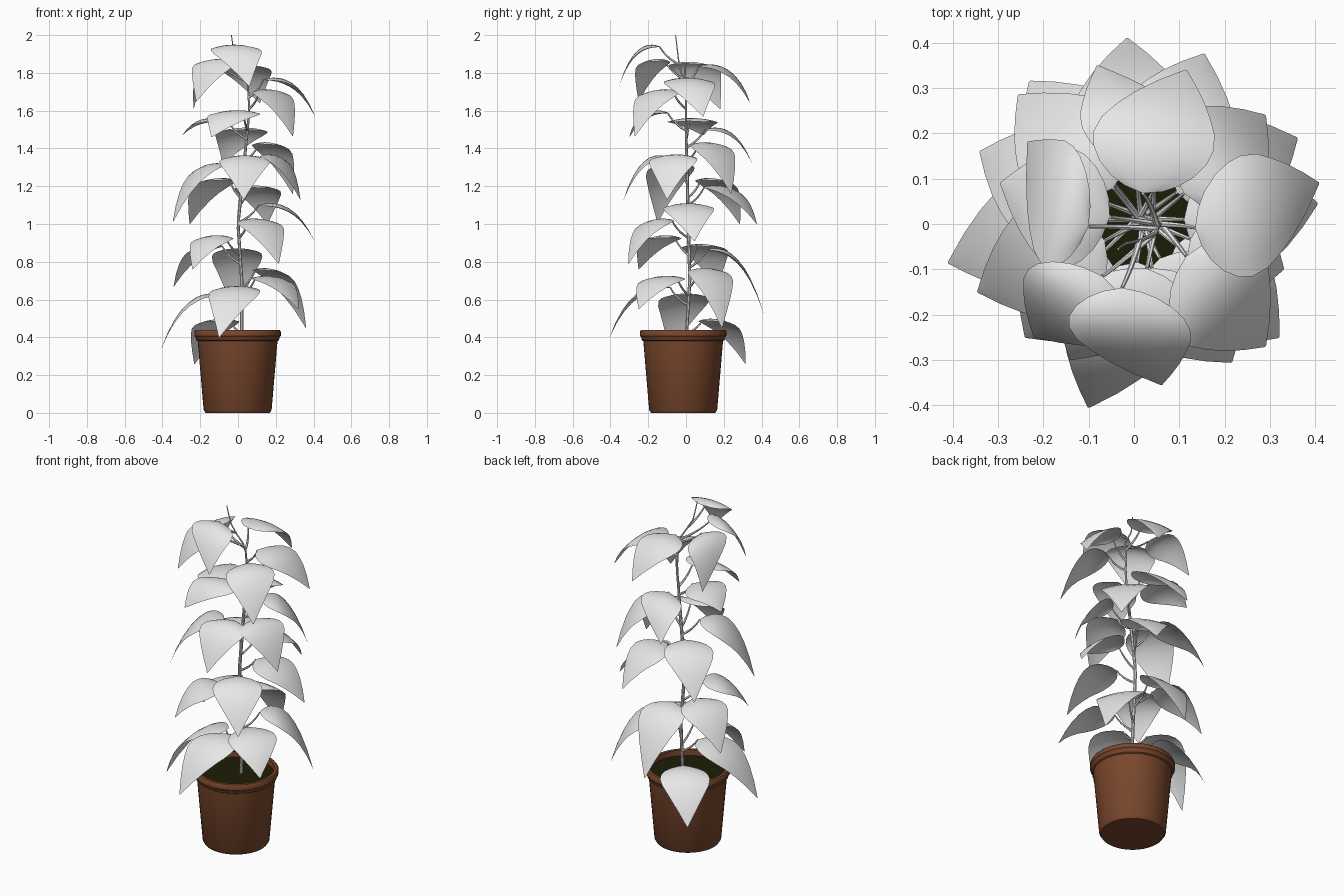
import bpy, bmesh, math
from mathutils import Vector

if "Cube" in bpy.data.objects:
    bpy.data.objects.remove(bpy.data.objects["Cube"])


def material(name, rgb):
    m = bpy.data.materials.new(name)
    m.diffuse_color = (*rgb, 1)
    m.use_nodes = True
    m.node_tree.nodes["Principled BSDF"].inputs["Base Color"].default_value = m.diffuse_color
    return m


LEAF = material("pale grey", (0.8, 0.8, 0.8))
CLAY = material("terracotta", (0.19, 0.062, 0.025))
SOIL = material("dark soil", (0.012, 0.012, 0.002))
POT_C = Vector((-0.002, -0.015, 0))


def add_mesh(name, bm, mat, angle=40):
    bmesh.ops.recalc_face_normals(bm, faces=bm.faces)
    me = bpy.data.meshes.new(name)
    bm.to_mesh(me)
    bm.free()
    ob = bpy.data.objects.new(name, me)
    bpy.context.collection.objects.link(ob)
    me.materials.append(mat)
    bpy.ops.object.select_all(action='DESELECT')
    ob.select_set(True)
    bpy.context.view_layer.objects.active = ob
    bpy.ops.object.shade_smooth_by_angle(angle=math.radians(angle))
    return ob


def lathe(name, profile, mat, n=48):
    bm = bmesh.new()
    vs = [bm.verts.new(POT_C + Vector((r, 0, z))) for r, z in profile]
    es = [bm.edges.new(p) for p in zip(vs, vs[1:])]
    bmesh.ops.spin(bm, geom=vs + es, cent=POT_C, axis=(0, 0, 1),
                   angle=2 * math.pi, steps=n, use_duplicate=False)
    bmesh.ops.remove_doubles(bm, verts=bm.verts, dist=1e-4)
    return add_mesh(name, bm, mat)


def bezier(a, b, c, t):
    return a * (1 - t) ** 2 + b * 2 * t * (1 - t) + c * t * t


def tube(bm, pts, radii, n=8):
    rings = []
    for i, (p, r) in enumerate(zip(pts, radii)):
        d = (pts[min(i + 1, len(pts) - 1)] - pts[max(i - 1, 0)]).normalized()
        u = d.cross(Vector((0.31, 0.95, 0.02))).normalized()
        v = d.cross(u)
        rings.append([bm.verts.new(p + (u * math.cos(k * 2 * math.pi / n)
                      + v * math.sin(k * 2 * math.pi / n)) * r) for k in range(n)])
    for a, b in zip(rings, rings[1:]):
        for k in range(n):
            bm.faces.new((a[k], a[(k + 1) % n], b[(k + 1) % n], b[k]))
    bm.faces.new(rings[0])
    bm.faces.new(rings[-1])


def interp(table, t):
    for a, b in zip(table, table[1:]):
        if t <= b[0]:
            f = (t - a[0]) / (b[0] - a[0])
            return a[1] + (b[1] - a[1]) * f
    return table[-1][1]


# pot and soil
lathe("pot", [(0, 0), (0.17, 0), (0.18, 0.015), (0.211, 0.38), (0.219, 0.385),
              (0.222, 0.40), (0.229, 0.408), (0.229, 0.43), (0.223, 0.438),
              (0.206, 0.438), (0.2, 0.36)], CLAY)
lathe("soil", [(0, 0.405), (0.204, 0.405)], SOIL)

# main stem, gently swaying
SX = [(0.38, 0.02), (0.7, 0.02), (1.0, 0.0), (1.3, 0.03), (1.6, 0.06), (1.78, 0.05), (1.9, -0.02), (2.0, -0.035)]
SY = [(0.38, 0.0), (0.7, 0.02), (1.1, 0.01), (1.5, 0.0), (1.72, 0.0), (1.83, -0.035), (2.0, -0.055)]


def stem_at(z):
    return Vector((interp(SX, z), interp(SY, z), z))


zs = [0.38 + 1.62 * i / 30 for i in range(31)]
bm = bmesh.new()
tube(bm, [stem_at(z) for z in zs], [0.009 if z < 1.3 else 0.009 - 0.0065 * (z - 1.3) / 0.7 for z in zs])
add_mesh("main_stem", bm, LEAF)

# leaves: tip x, tip y, tip z, height of leaf top, sideways twist of the leaf body in degrees
LEAVES = [
    (0.06, -0.355, 1.73, 1.965, -11), (-0.22, -0.25, 1.65, 1.89, 6), (-0.235, 0.18, 1.61, 1.875, 22),
    (0.115, 0.34, 1.64, 1.86, 9), (0.408, 0.09, 1.57, 1.79, -7), (0.29, -0.27, 1.465, 1.73, 0),
    (-0.14, -0.30, 1.46, 1.615, 14), (-0.295, 0.09, 1.47, 1.57, 8), (-0.08, 0.35, 1.32, 1.525, -15),
    (0.29, 0.24, 1.16, 1.45, 2), (0.03, -0.33, 1.13, 1.38, 0), (0.33, -0.10, 1.13, 1.385, -4),
    (-0.345, -0.15, 1.01, 1.34, 0), (-0.255, 0.285, 1.0, 1.26, 0), (0.155, 0.375, 1.0, 1.22, -2),
    (0.405, 0.045, 0.91, 1.125, -5), (0.215, -0.305, 0.79, 1.045, -3), (-0.24, -0.25, 0.76, 0.955, 0),
    (-0.34, 0.16, 0.67, 0.91, 0), (-0.015, 0.41, 0.53, 0.89, 0), (0.36, 0.19, 0.45, 0.785, 6),
    (0.32, -0.25, 0.55, 0.74, 0), (-0.10, -0.405, 0.40, 0.69, 9), (-0.23, 0.315, 0.26, 0.515, 0),
    (-0.41, -0.085, 0.33, 0.65, -9),
]
WIDTH = [(0, 0.0), (0.03, 0.042), (0.08, 0.075), (0.16, 0.106), (0.26, 0.127), (0.36, 0.134),
         (0.48, 0.126), (0.6, 0.104), (0.72, 0.078), (0.86, 0.042), (1.0, 0.002)]

stalks = bmesh.new()
for i, (x, y, z, top, twist) in enumerate(LEAVES):
    tip = Vector((x, y, z))
    ang = math.atan2(y, x) + math.radians(twist)
    out = Vector((math.cos(ang), math.sin(ang), 0))
    side = Vector((-out.y, out.x, 0))
    reach = math.hypot(x, y)
    centre = stem_at(top)
    centre.z = 0
    base = centre * 0.8 + out * 0.1 + Vector((0, 0, top - 0.025))
    bend = out * (0.092 + (reach - 0.092) * 0.62) + centre * 0.3 + Vector((0, 0, top + 0.03))
    bm = bmesh.new()
    grid = []
    for t, w in WIDTH:
        mid = bezier(base, bend, tip, t)
        grid.append([bm.verts.new(mid + side * (k / 4 * w)
                                  - Vector((0, 0, 0.02 * (k / 4) ** 2 * w / 0.13)))
                     for k in range(-4, 5)])
    for a, b in zip(grid, grid[1:]):
        for k in range(8):
            bm.faces.new((a[k], a[k + 1], b[k + 1], b[k]))
    bmesh.ops.remove_doubles(bm, verts=bm.verts, dist=1e-4)
    add_mesh(f"leaf_{i + 1}", bm, LEAF, 60)
    # leaf stalk rising from the stem
    root = stem_at(max(0.42, top - 0.12))
    knee = (root + base) / 2 + out * 0.015 - Vector((0, 0, 0.015))
    tube(stalks, [bezier(root, knee, base, s / 5) for s in range(6)],
         [0.007 - 0.0006 * s for s in range(6)], 6)
add_mesh("leaf_stalks", stalks, LEAF)
